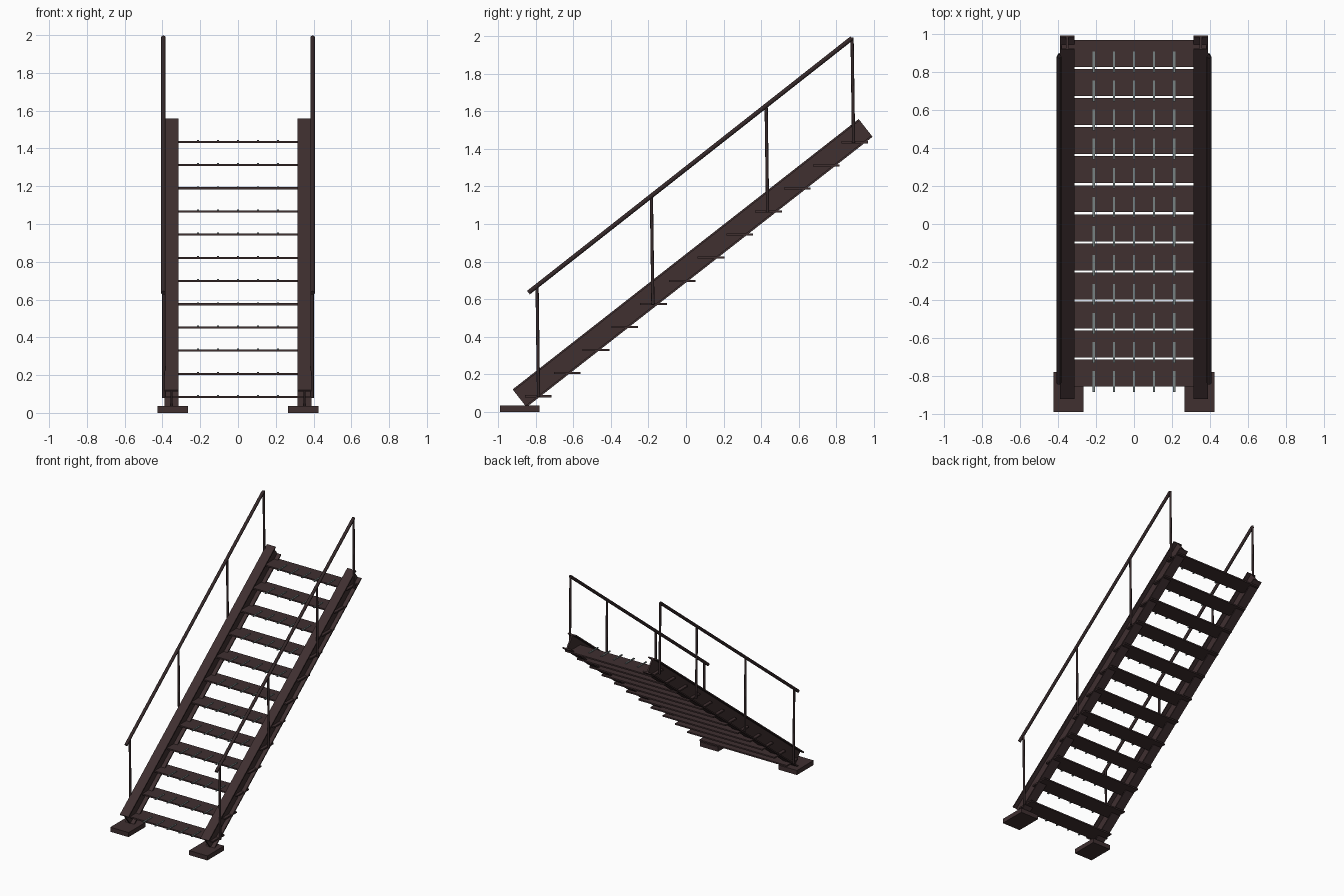
import bpy, math
from mathutils import Vector

cube = bpy.data.objects.get("Cube")
if cube:
    bpy.data.objects.remove(cube, do_unlink=True)


def material(name, rgb):
    m = bpy.data.materials.new(name)
    m.use_nodes = True
    m.diffuse_color = (*rgb, 1)
    m.node_tree.nodes["Principled BSDF"].inputs["Base Color"].default_value = (*rgb, 1)
    return m


BROWN = material("dark brown steel", (0.05, 0.029, 0.03))
RAIL = material("darker rail steel", (0.035, 0.021, 0.022))
GREY = material("grey grip", (0.18, 0.22, 0.22))


def box(name, center, size, mat, tilt=0):
    bpy.ops.mesh.primitive_cube_add(size=1, location=center, rotation=(tilt, 0, 0))
    o = bpy.context.object
    o.name = name
    o.scale = size
    o.data.materials.append(mat)
    return o


def tube(name, start, end, radius, mat):
    a, b = Vector(start), Vector(end)
    bpy.ops.mesh.primitive_cylinder_add(vertices=12, radius=radius, depth=(b - a).length,
                                        location=(a + b) / 2)
    o = bpy.context.object
    o.name = name
    o.rotation_euler = (b - a).to_track_quat("Z", "Y").to_euler()
    o.data.materials.append(mat)
    bpy.ops.object.shade_smooth_by_angle(angle=math.radians(40))
    return o


SLOPE = math.radians(38)
UP = Vector((0, -math.sin(SLOPE), math.cos(SLOPE)))
LENGTH, DEPTH, FLANGE = 2.335, 0.12, 0.01
STEPS, RUN, RISE = 12, 0.153, 0.1228

for side, s in (("left", 1), ("right", -1)):
    # I-beam stringer: web and two flanges
    mid = Vector((s * 0.352, 0.035, 0.792))
    box(side + "_stringer_web", mid, (0.012, LENGTH, DEPTH - FLANGE), BROWN, SLOPE)
    for name, d in (("top", 1), ("bottom", -1)):
        box(f"{side}_stringer_{name}_flange", mid + UP * d * (DEPTH - FLANGE) / 2,
            (0.075, LENGTH, FLANGE), BROWN, SLOPE)

    # Foot plate
    box(side + "_foot", (s * 0.345, -0.885, 0.018), (0.16, 0.21, 0.036), BROWN)

    # Handrail and posts
    tube(side + "_handrail", (s * 0.395, -0.838, 0.635), (s * 0.395, 0.882, 1.988), 0.012, RAIL)
    for i, step in enumerate((0, 4, 8, 11)):
        y = (-0.788, -0.18, 0.43, 0.887)[i]
        z = 0.08 + step * RISE
        top = 0.635 + (y + 0.838) * 0.7866
        tube(f"{side}_post_{i + 1}", (s * 0.393, y + 0.004, z), (s * 0.393, y - 0.004, top),
             0.0085, RAIL)

# Treads with grip strips
for i in range(STEPS):
    y, z = -0.785 + i * RUN, 0.084 + i * RISE
    box(f"tread_{i + 1}", (0, y, z), (0.765, 0.142, 0.011), BROWN)
    for j in range(-2, 3):
        box(f"tread_{i + 1}_grip_{j + 3}", (j * 0.106, y - 0.045, z + 0.007),
            (0.011, 0.11, 0.007), GREY)
